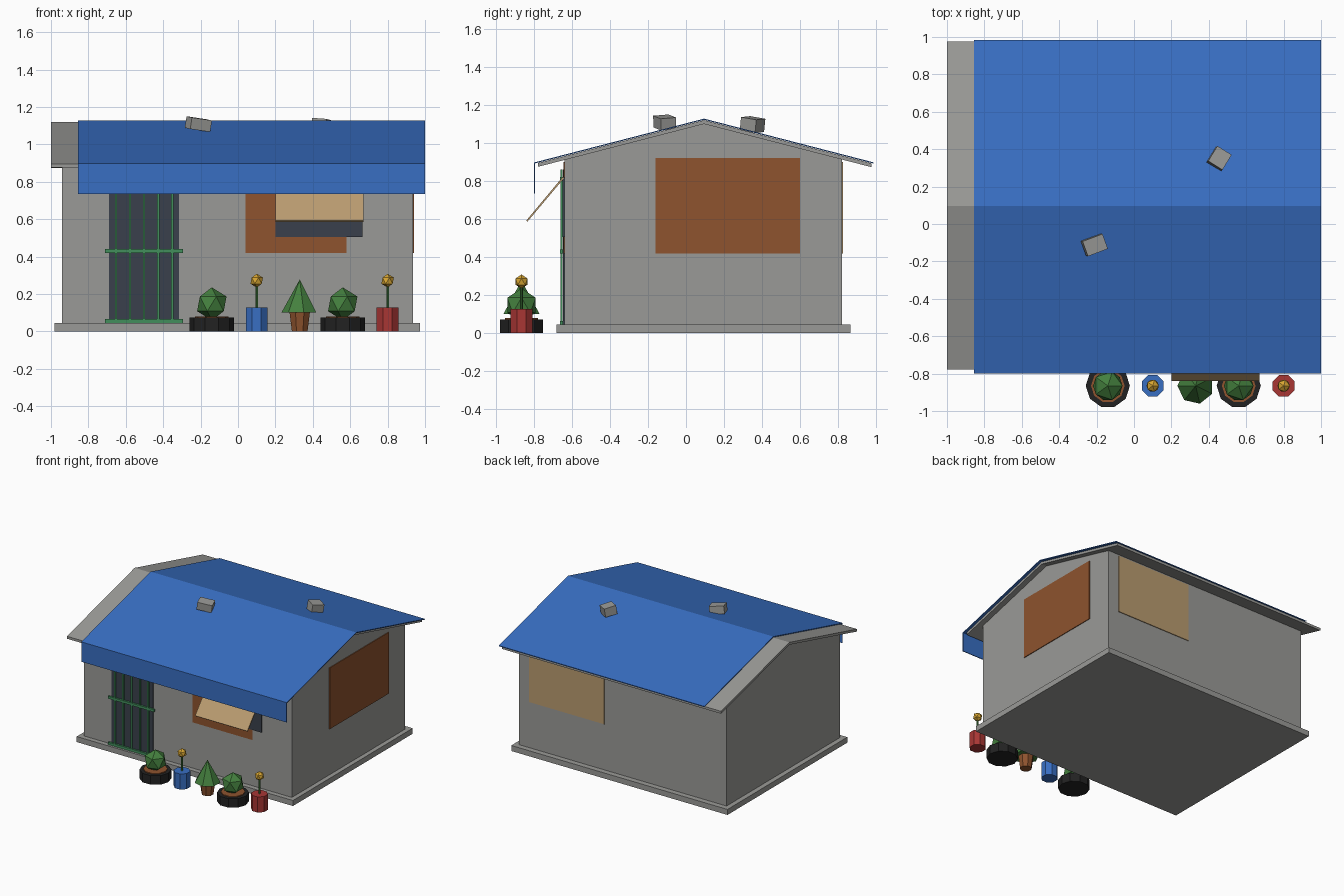
import bpy, bmesh, math
from mathutils import Matrix, Vector, Euler

cube = bpy.data.objects.get("Cube")
if cube:
    bpy.data.objects.remove(cube, do_unlink=True)


def material(name, rgb):
    # 0-255 display colour converted to linear
    lin = [((c / 255 + 0.055) / 1.055) ** 2.4 for c in rgb] + [1]
    m = bpy.data.materials.new(name)
    m.use_nodes = True
    m.diffuse_color = lin
    bsdf = m.node_tree.nodes["Principled BSDF"]
    bsdf.inputs["Base Color"].default_value = lin
    bsdf.inputs["Roughness"].default_value = 0.9
    return m


concrete = material("concrete grey", (154, 154, 151))
blue = material("tarp blue", (56, 110, 194))
rust = material("rust brown", (142, 83, 46))
tan = material("plywood tan", (186, 156, 112))
slate = material("dark slate", (58, 64, 76))
bar_green = material("painted green", (66, 142, 92))
leaf = material("leaf green", (68, 128, 62))
rubber = material("black rubber", (34, 34, 34))
yellow = material("flower yellow", (216, 166, 50))
red = material("pot red", (168, 54, 52))


def finish(bm, name, mat):
    bmesh.ops.recalc_face_normals(bm, faces=bm.faces)
    mesh = bpy.data.meshes.new(name)
    bm.to_mesh(mesh)
    bm.free()
    mesh.materials.append(mat)
    ob = bpy.data.objects.new(name, mesh)
    bpy.context.collection.objects.link(ob)
    return ob


def extrude_x(name, profile, x0, x1, mat):
    """Extrude a (y, z) outline along x."""
    bm = bmesh.new()
    face = bm.faces.new([bm.verts.new((x0, y, z)) for y, z in profile])
    ext = bmesh.ops.extrude_face_region(bm, geom=[face])["geom"]
    verts = [v for v in ext if isinstance(v, bmesh.types.BMVert)]
    bmesh.ops.translate(bm, verts=verts, vec=(x1 - x0, 0, 0))
    return finish(bm, name, mat)


def box(name, xs, ys, zs, mat):
    return extrude_x(name, [(ys[0], zs[0]), (ys[1], zs[0]), (ys[1], zs[1]), (ys[0], zs[1])],
                     xs[0], xs[1], mat)


def cone(name, x, y, z0, z1, r0, r1, sides, mat, turn=0.0):
    bm = bmesh.new()
    bmesh.ops.create_cone(bm, cap_ends=True, segments=sides, radius1=r0, radius2=r1,
                          depth=z1 - z0,
                          matrix=Matrix.Translation((x, y, (z0 + z1) / 2)) @ Matrix.Rotation(turn, 4, 'Z'))
    return finish(bm, name, mat)


def ball(name, x, y, z, r, mat):
    bm = bmesh.new()
    bmesh.ops.create_icosphere(bm, subdivisions=1, radius=r, matrix=Matrix.Translation((x, y, z)))
    return finish(bm, name, mat)


# Shared roof pitch
RIDGE, SLOPE = 0.095, 0.258


def pitch(y, top):
    return (y, top - SLOPE * abs(y - RIDGE))


def gable(y0, y1, top):
    return [pitch(y, top) for y in (y0, RIDGE, y1)]


# Slab and walls
FRONT, BACK, SIDE = -0.64, 0.82, 0.935
box("floor_slab", (-0.98, 0.972), (-0.68, 0.865), (0, 0.045), concrete)
extrude_x("walls", [(FRONT, 0.04)] + gable(FRONT, BACK, 1.105) + [(BACK, 0.04)], -0.94, SIDE, concrete)

# Roof sheet, with the tarp over it folding down at the front
extrude_x("roof_sheet", gable(-0.777, 0.975, 1.12) + gable(-0.777, 0.975, 1.1)[::-1], -1, 0.98, concrete)
outer = [(-0.8, 0.735)] + gable(-0.8, 0.985, 1.128)
inner = [(-0.794, 0.735)] + gable(-0.794, 0.985, 1.122)
extrude_x("roof_tarp", outer + inner[::-1], -0.855, 1, blue)

# Blocks weighing the tarp down
for name, loc, size, rot in (
        ("roof_block_front", (-0.212, -0.112, 1.108), (0.115, 0.085, 0.062), (0.08, 0.14, 0.36)),
        ("roof_block_back", (0.455, 0.35, 1.097), (0.09, 0.095, 0.07), (-0.15, 0.06, -0.56))):
    bm = bmesh.new()
    bmesh.ops.create_cube(bm, size=1, matrix=Matrix.LocRotScale(Vector(loc), Euler(rot), Vector(size)))
    finish(bm, name, concrete)

# Wall patches
box("front_patch", (0.04, 0.58), (FRONT - 0.004, FRONT), (0.42, 0.9), rust)
box("side_patch", (SIDE, SIDE + 0.006), (-0.16, 0.6), (0.42, 0.92), rust)
box("back_patch", (0.16, 0.84), (BACK, BACK + 0.006), (0.42, 0.9), tan)

# Window and its propped shutter
box("window_opening", (0.2, 0.665), (FRONT - 0.009, FRONT), (0.505, 0.82), slate)
extrude_x("window_shutter", [(-0.648, 0.822), (-0.84, 0.592), (-0.834, 0.586), (-0.642, 0.814)],
          0.2, 0.672, tan)

# Door with security bars
box("door", (-0.69, -0.315), (FRONT - 0.006, FRONT), (0.045, 0.86), slate)
for i in range(5):
    x = -0.652 + i * 0.075
    box(f"door_bar_{i + 1}", (x - 0.006, x + 0.006), (-0.66, -0.649), (0.045, 0.86), bar_green)
for name, z in (("lower", 0.055), ("middle", 0.43), ("upper", 0.81)):
    box(f"door_rail_{name}", (-0.71, -0.295), (-0.662, -0.647), (z - 0.01, z + 0.01), bar_green)

# Planters in a row at the front
ROW = -0.865
for name, x in (("left", 0.56), ("right", -0.14)):
    cone(f"tyre_planter_{name}", x, ROW, 0, 0.073, 0.118, 0.118, 10, rubber, math.pi / 10)
    cone(f"tyre_soil_{name}", x, ROW, 0.06, 0.08, 0.09, 0.09, 10, rust, math.pi / 10)
    ball(f"bush_{name}", x, ROW, 0.147, 0.088, leaf)

for name, x, mat in (("blue", 0.1, blue), ("red", 0.8, red)):
    cone(f"flower_pot_{name}", x, ROW, 0, 0.127, 0.063, 0.063, 8, mat, math.pi / 8)
    cone(f"flower_stem_{name}", x, ROW, 0.12, 0.25, 0.007, 0.007, 6, leaf)
    ball(f"flower_head_{name}", x, ROW, 0.271, 0.037, yellow)

cone("tree_pot", 0.33, ROW, 0, 0.11, 0.045, 0.06, 8, rust, math.pi / 8)
cone("small_tree", 0.33, ROW, 0.1, 0.277, 0.098, 0, 7, leaf, math.pi / 2)
